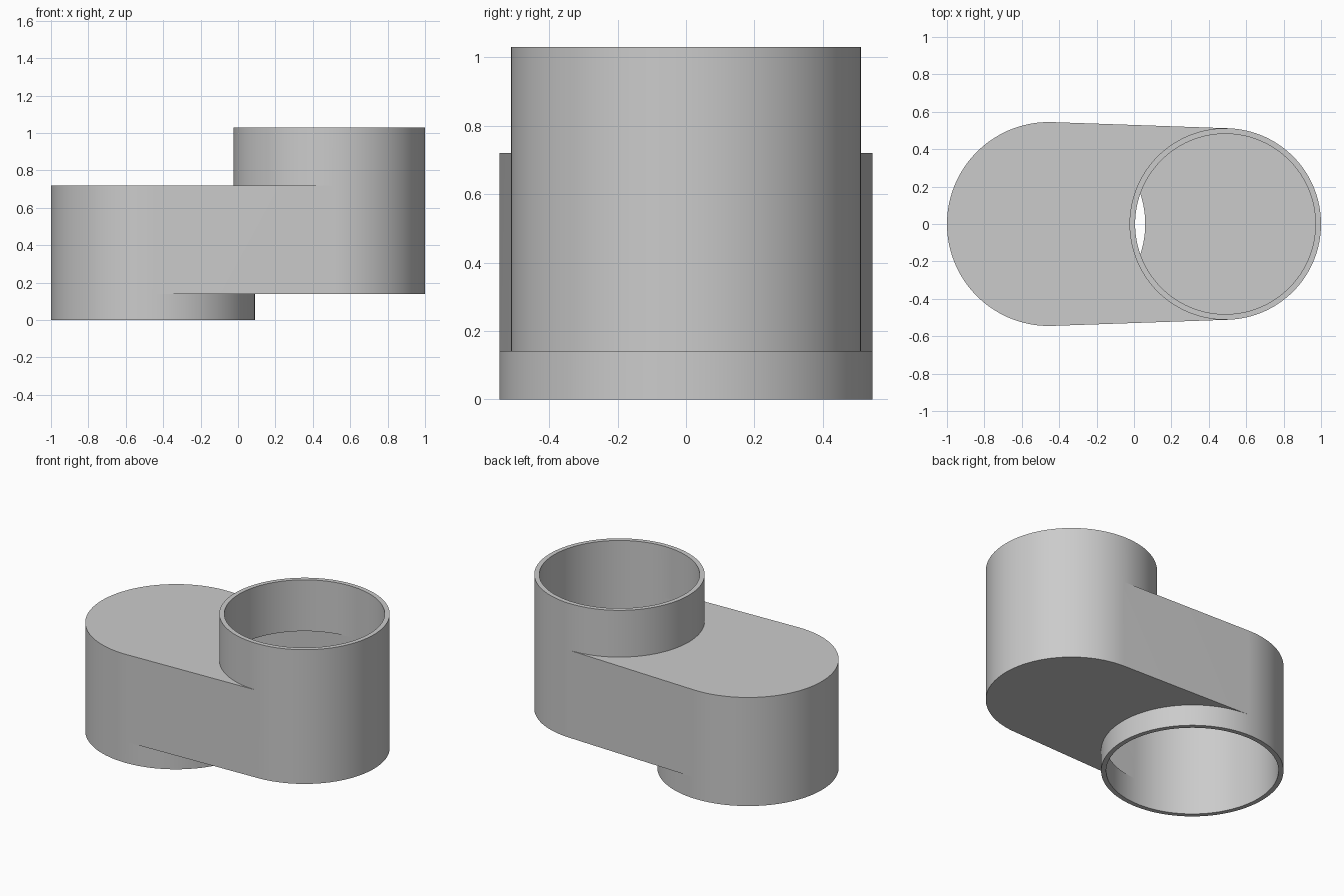
import bpy, bmesh, math

old = bpy.data.objects.get("Cube")
if old:
    bpy.data.objects.remove(old, do_unlink=True)

LEFT_X, RIGHT_X = -0.455, 0.488     # axes of the lower and upper pipes
LOW_R, HIGH_R = 0.545, 0.512        # outer radii
WALL = 0.03
BASE, FLOOR, CEIL, TOP = 0.0, 0.14, 0.72, 1.03
N = 64                              # segments per half turn

bm = bmesh.new()


def arc(cx, r, a0, a1):
    """Points along an arc, both ends included."""
    steps = [a0 + (a1 - a0) * i / N for i in range(N + 1)]
    return [(cx + r * math.cos(t), r * math.sin(t)) for t in steps]


def face(points):
    bm.faces.new([bm.verts.new(p) for p in points])


def wall(path, z0, z1):
    """Vertical wall along a closed path."""
    for p, q in zip(path, path[1:] + path[:1]):
        if math.dist(p, q) > 1e-5:
            face([(*p, z0), (*q, z0), (*q, z1), (*p, z1)])


def rim(outer, inner, z):
    """Flat ring between two matching paths."""
    n = len(outer)
    for i in range(n):
        j = (i + 1) % n
        if math.dist(outer[i], outer[j]) > 1e-5:
            face([(*outer[i], z), (*outer[j], z), (*inner[j], z), (*inner[i], z)])


def shell(inset):
    """One skin of the connector; returns the lower and upper pipe circles."""
    r1, r2 = LOW_R - inset, HIGH_R - inset
    a = math.acos((r1 - r2) / (RIGHT_X - LEFT_X))   # common tangent angle
    full = 2 * math.pi
    left_far = arc(LEFT_X, r1, a, full - a)
    left_near = arc(LEFT_X, r1, -a, a)
    right_far = arc(RIGHT_X, r2, -a, a)
    right_near = arc(RIGHT_X, r2, a, full - a)
    low, high = left_far + left_near, right_far + right_near
    z0, z1 = FLOOR + inset, CEIL - inset
    # lower pipe, tapered body, upper pipe
    wall(low, BASE, z0)
    wall(left_far + right_far, z0, z1)
    wall(high, z1, TOP)
    # crescent floor and ceiling of the body
    face([(*p, z0) for p in right_far + left_near[::-1]])
    face([(*p, z1) for p in left_far + right_near[::-1]])
    return low, high


# outer skin, inner skin and open rims
low_out, high_out = shell(0)
low_in, high_in = shell(WALL)
rim(low_out, low_in, BASE)
rim(high_out, high_in, TOP)
bmesh.ops.remove_doubles(bm, verts=bm.verts, dist=1e-5)
bmesh.ops.recalc_face_normals(bm, faces=bm.faces)

mesh = bpy.data.meshes.new("offset_pipe_connector")
bm.to_mesh(mesh)
bm.free()
connector = bpy.data.objects.new("offset_pipe_connector", mesh)
bpy.context.collection.objects.link(connector)

# plain grey
grey = bpy.data.materials.new("light_grey")
grey.use_nodes = True
colour = (0.6, 0.6, 0.6, 1)
grey.diffuse_color = colour
grey.node_tree.nodes["Principled BSDF"].inputs["Base Color"].default_value = colour
mesh.materials.append(grey)

bpy.ops.object.select_all(action='DESELECT')
connector.select_set(True)
bpy.context.view_layer.objects.active = connector
bpy.ops.object.shade_smooth_by_angle(angle=math.radians(30))
